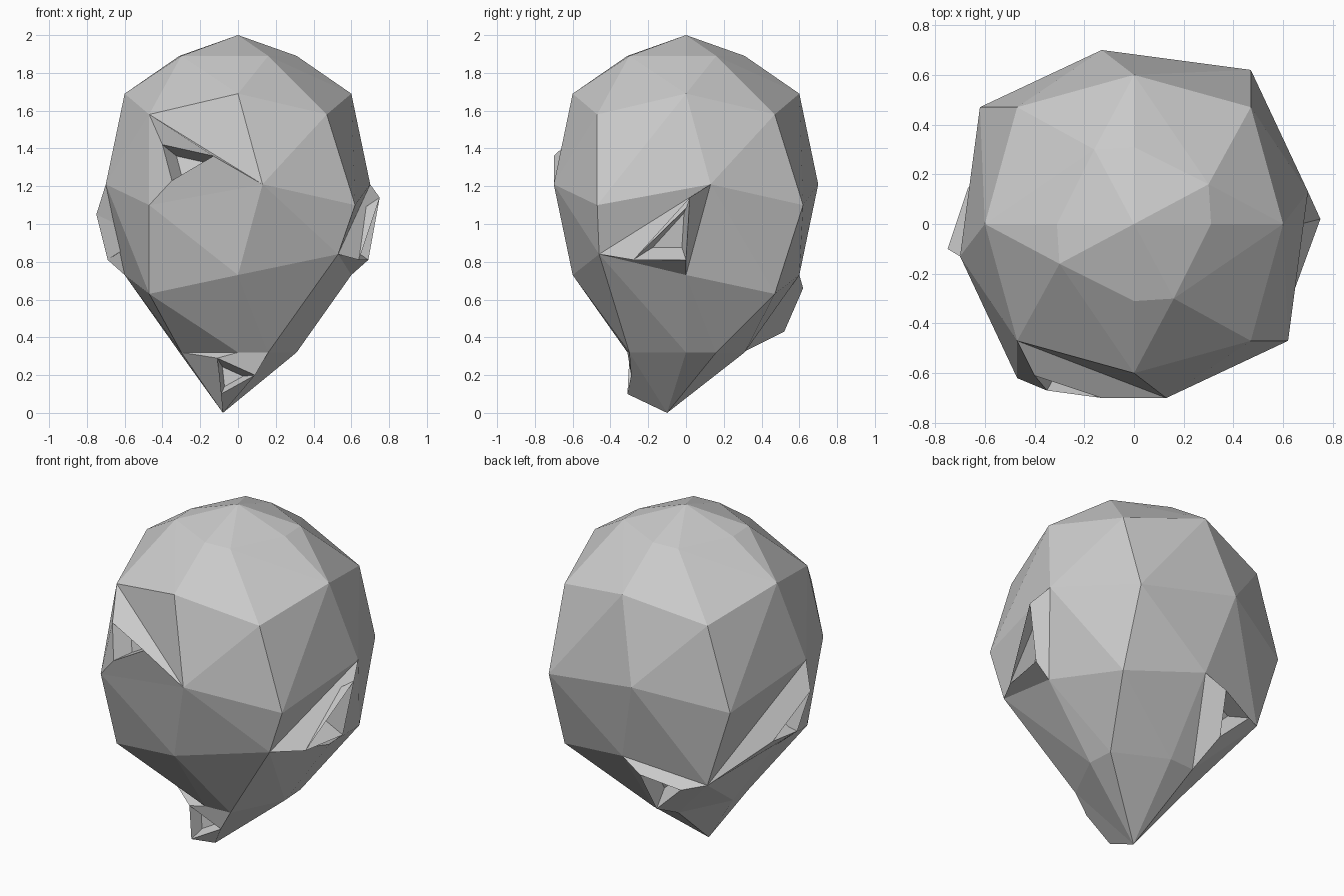
import bpy, bmesh
from mathutils import Vector

cube = bpy.data.objects.get("Cube")
if cube:
    bpy.data.objects.remove(cube, do_unlink=True)

# One plain grey material
grey = bpy.data.materials.new("plain grey")
grey.use_nodes = True
colour = (0.6, 0.6, 0.6, 1)
grey.diffuse_color = colour
grey.node_tree.nodes["Principled BSDF"].inputs["Base Color"].default_value = colour

bm = bmesh.new()
v = {}


def ring(name, x, y, z):
    """Four points, each a quarter turn after the last, starting at the front."""
    for k in range(4):
        v[f"{name}{k}"] = bm.verts.new((x, y, z))
        x, y = -y, x


# Twisted rings of the faceted body, from crown to neck
v["crown"] = bm.verts.new((0, 0, 2))
ring("crown_mid", 0, -0.31, 1.89)
ring("crown_corner", -0.30, -0.16, 1.89)
ring("brow", 0, -0.60, 1.69)
ring("high_corner", -0.47, -0.47, 1.58)
ring("face", 0.13, -0.70, 1.21)
ring("side", -0.47, -0.62, 1.10)
ring("jaw", 0, -0.60, 0.73)
ring("low_corner", -0.47, -0.47, 0.63)
ring("neck_mid", 0, -0.31, 0.32)
ring("neck_corner", -0.30, -0.16, 0.32)
v["low_corner1"].co = (0.53, -0.46, 0.84)

bmesh.ops.convex_hull(bm, input=list(bm.verts))

# Replace the flat neck cap by an off-centre tip
cap = [f for f in bm.faces if all(p.co.z < 0.33 for p in f.verts)]
bmesh.ops.delete(bm, geom=cap, context="FACES")
v["tip"] = bm.verts.new((-0.08, -0.10, 0))
for e in [e for e in bm.edges if e.is_boundary]:
    bm.faces.new((*e.verts, v["tip"]))


def add_face(points):
    unique = list(dict.fromkeys(points))
    if len(unique) > 2 and not bm.faces.get(unique):
        bm.faces.new(unique)


def pocket(base, rim, spare=None, depth=0.1):
    """Raise a rim from the base polygon and sink a hole inside it."""
    base = [v[n] for n in base]
    patch = [v[n] for n in spare or []]
    area = set(base + patch)
    old = [f for f in bm.faces if set(f.verts) <= area]
    bmesh.ops.delete(bm, geom=old, context="FACES_ONLY")
    if patch:
        add_face(patch)
    rim = [Vector(p) for p in rim]
    mid = sum(rim, Vector()) / 3
    normal = (rim[1] - rim[0]).cross(rim[2] - rim[0]).normalized()
    if normal.dot(mid - Vector((0, 0, 1))) < 0:
        normal.negate()
    outer = [bm.verts.new(p) for p in rim]
    inner = [bm.verts.new(p.lerp(mid, 0.45) - normal * depth) for p in rim]
    # A four-sided base shares the first rim point between two corners
    lip = outer if len(base) == 3 else [outer[0]] + outer
    for i in range(len(base)):
        add_face([base[i - 1], base[i], lip[i], lip[i - 1]])
    for i in range(3):
        add_face([outer[i - 1], outer[i], inner[i], inner[i - 1]])
    add_face(inner)


# Front pocket
pocket(["high_corner0", "face0", "side0"],
       [(-0.40, -0.61, 1.42), (-0.13, -0.70, 1.36), (-0.35, -0.67, 1.23)],
       ["brow0", "high_corner0", "face0"])
# Pockets on the two sides
pocket(["face1", "low_corner1", "jaw1"],
       [(0.75, 0.02, 1.14), (0.64, -0.28, 0.81), (0.69, 0, 0.81)],
       ["face1", "side1", "low_corner1"])
pocket(["face3", "low_corner3", "jaw3"],
       [(-0.75, -0.10, 1.05), (-0.67, 0.14, 0.82), (-0.69, -0.06, 0.81)],
       ["face3", "side3", "low_corner3"])
# Back pocket under the jaw
pocket(["jaw2", "low_corner3", "neck_corner3"],
       [(-0.13, 0.62, 0.66), (-0.35, 0.55, 0.60), (-0.17, 0.52, 0.43)])
# Front pocket at the tip
pocket(["neck_corner0", "neck_mid0", "neck_corner1", "tip"],
       [(-0.11, -0.30, 0.29), (0.09, -0.29, 0.20), (-0.09, -0.31, 0.10)], depth=0.07)

bmesh.ops.recalc_face_normals(bm, faces=list(bm.faces))
mesh = bpy.data.meshes.new("faceted_body")
bm.to_mesh(mesh)
bm.free()
mesh.materials.append(grey)
body = bpy.data.objects.new("faceted_body", mesh)
bpy.context.collection.objects.link(body)
